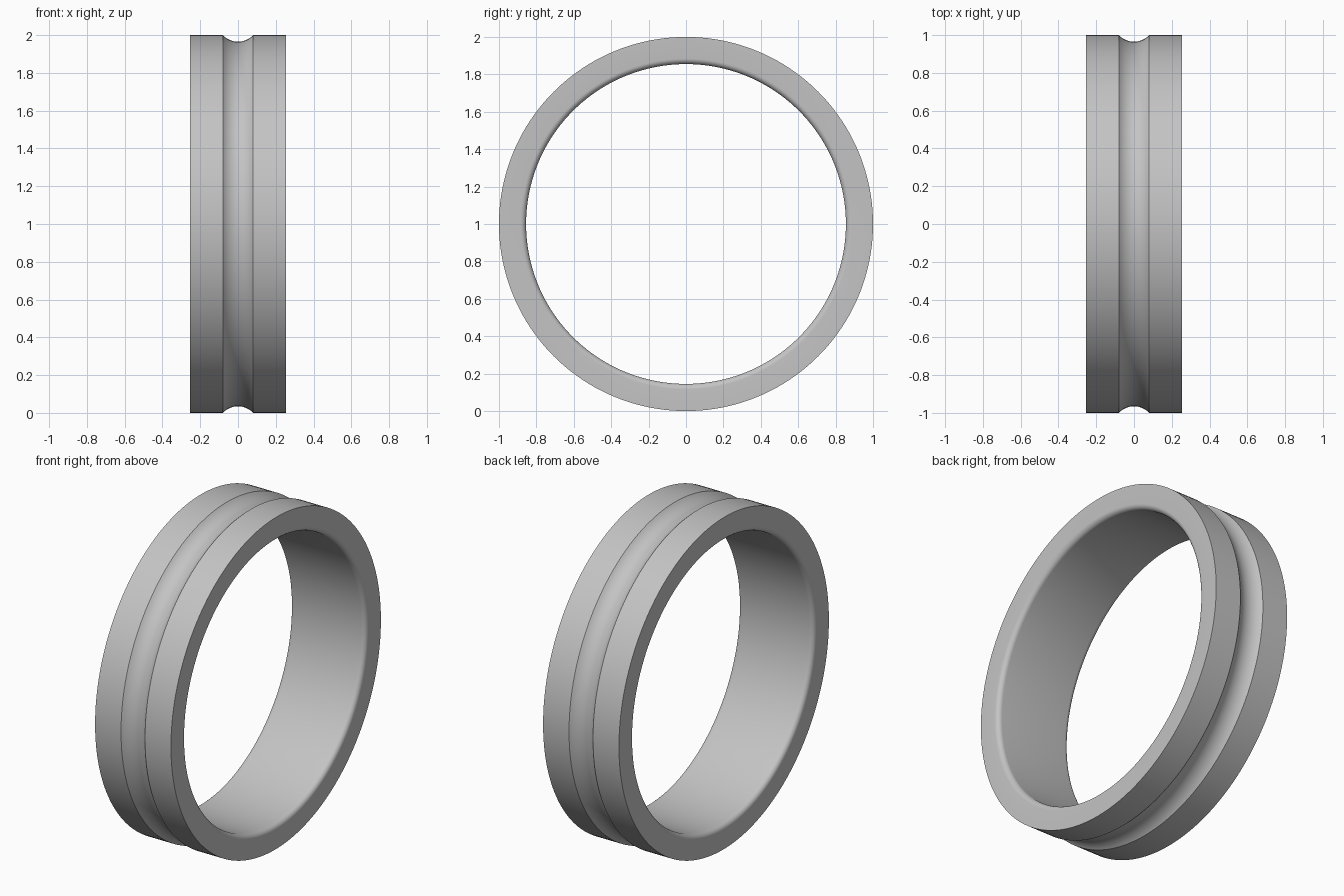
import bpy, bmesh
from math import sin, cos, pi, asin
from mathutils import Matrix, Vector

if "Cube" in bpy.data.objects:
    bpy.data.objects.remove(bpy.data.objects["Cube"], do_unlink=True)

HALF_WIDTH, OUTER, INNER = 0.253, 1.0, 0.855
FILLET = 0.03
GROOVE_HALF, GROOVE_DEPTH = 0.08, 0.035
SEGMENTS = 160


def arc(cx, cr, radius, start, end, steps):
    """Arc points as (x, radial distance)."""
    return [(cx + radius * cos(start + (end - start) * i / steps),
             cr + radius * sin(start + (end - start) * i / steps))
            for i in range(steps + 1)]


# Ring cross-section: flat rim, round groove, inner edges rounded
g_rad = (GROOVE_HALF ** 2 + GROOVE_DEPTH ** 2) / (2 * GROOVE_DEPTH)
half = asin(GROOVE_HALF / g_rad)
fx, fr = HALF_WIDTH - FILLET, INNER + FILLET
profile = [(-HALF_WIDTH, OUTER)]
profile += arc(0, OUTER - GROOVE_DEPTH + g_rad, g_rad, -pi / 2 - half, -pi / 2 + half, 14)
profile += [(HALF_WIDTH, OUTER)]
profile += arc(fx, fr, FILLET, 0, -pi / 2, 8)
profile += arc(-fx, fr, FILLET, -pi / 2, -pi, 8)

# Revolve the section around the x axis
bm = bmesh.new()
rings = []
for s in range(SEGMENTS):
    turn = Matrix.Rotation(2 * pi * s / SEGMENTS, 3, 'X')
    rings.append([bm.verts.new(turn @ Vector((x, 0, r)) + Vector((0, 0, OUTER)))
                  for x, r in profile])
n = len(profile)
for s in range(SEGMENTS):
    a, b = rings[s], rings[(s + 1) % SEGMENTS]
    for i in range(n):
        j = (i + 1) % n
        bm.faces.new((a[i], a[j], b[j], b[i]))
bmesh.ops.recalc_face_normals(bm, faces=bm.faces[:])
mesh = bpy.data.meshes.new("grooved_ring")
bm.to_mesh(mesh)
bm.free()

ring = bpy.data.objects.new("grooved_ring", mesh)
bpy.context.collection.objects.link(ring)

# Plain grey finish
grey = bpy.data.materials.new("light_grey")
grey.use_nodes = True
colour = (0.55, 0.55, 0.55, 1)
grey.diffuse_color = colour
grey.node_tree.nodes["Principled BSDF"].inputs["Base Color"].default_value = colour
mesh.materials.append(grey)

# Smooth curves, crisp rim edges
bpy.ops.object.select_all(action='DESELECT')
ring.select_set(True)
bpy.context.view_layer.objects.active = ring
bpy.ops.object.shade_smooth_by_angle(angle=pi / 6)
